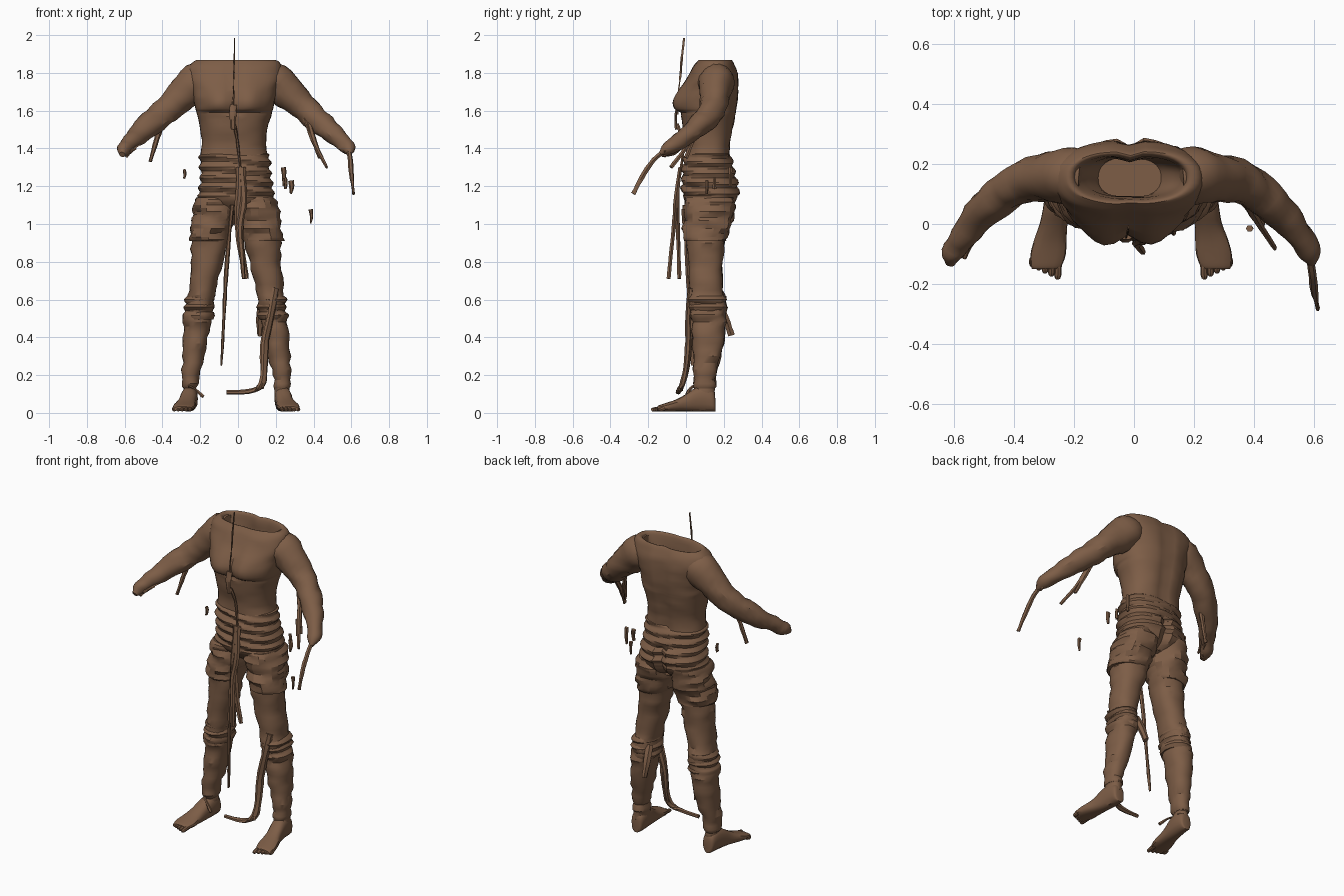
import bpy, bmesh, math, random
from mathutils import Vector, noise

random.seed(4)
brown = bpy.data.materials.new("weathered brown")
brown.diffuse_color = (0.205, 0.110, 0.062, 1)
CX = -0.01                                   # body midline
UP = Vector((0, 0, 1))


def refine(keys, k):
    """Smoothly interpolate between key sections, k steps per gap."""
    out = []
    for i in range(len(keys) - 1):
        a, b, c, d = (keys[max(0, min(len(keys) - 1, i + j))] for j in (-1, 0, 1, 2))
        for s in range(k):
            t = s / k
            out.append([q + 0.5 * t * (r - p + t * (2*p - 5*q + 4*r - e + t * (3*(q - r) + e - p)))
                        for p, q, r, e in zip(a, b, c, d)])
    return out + [list(keys[-1])]


def loft(name, keys, n=16, k=4, side=(1, 0, 0), tangent=None, power=2.0,
         rough=0.0, shape=None, caps=(True, True), angle=35):
    """Skin rings (x, y, z, half_width, half_depth) into one surface."""
    secs = refine(keys, k)
    bm = bmesh.new()
    rings = []
    for i, s in enumerate(secs):
        c = Vector(s[:3])
        t = tangent or (Vector(secs[min(i + 1, len(secs) - 1)][:3])
                        - Vector(secs[max(i - 1, 0)][:3])).normalized()
        u = Vector(side)
        u = (u - t * u.dot(t)).normalized()
        v = t.cross(u)
        ring = []
        for j in range(n):
            a = 2 * math.pi * j / n
            ca, sa = math.cos(a), math.sin(a)
            d = (u * math.copysign(abs(ca) ** (2 / power), ca) * s[3]
                 + v * math.copysign(abs(sa) ** (2 / power), sa) * s[4])
            p = c + d
            if rough:
                p += d.normalized() * rough * noise.noise(Vector((p.x * 9, p.y * 9, p.z * 26)))
            if shape:
                p = shape(p)
            ring.append(bm.verts.new(p))
        rings.append(ring)
    for a, b in zip(rings, rings[1:]):
        for j in range(n):
            bm.faces.new((a[j], a[(j + 1) % n], b[(j + 1) % n], b[j]))
    if caps[0]:
        bm.faces.new(rings[0][::-1])
    if caps[1]:
        bm.faces.new(rings[-1])
    bmesh.ops.recalc_face_normals(bm, faces=bm.faces)
    me = bpy.data.meshes.new(name)
    bm.to_mesh(me)
    bm.free()
    ob = bpy.data.objects.new(name, me)
    me.materials.append(brown)
    bpy.context.collection.objects.link(ob)
    bpy.ops.object.select_all(action='DESELECT')
    ob.select_set(True)
    bpy.context.view_layer.objects.active = ob
    bpy.ops.object.shade_smooth_by_angle(angle=math.radians(angle))
    return ob


def strip(name, pts, w, d=0.006, side=(1, 0, 0)):
    """Ragged cloth ribbon tapering to its loose end."""
    m = len(pts) - 1
    loft(name, [(*p, w * (1 - 0.5 * (i / m) ** 3), d) for i, p in enumerate(pts)],
         n=6, k=4, side=side, rough=0.004)


# torso: sections given as z, left, right, front, back
def rows(table):
    return [((l + r) / 2, (f + b) / 2, z, (r - l) / 2, (b - f) / 2) for z, l, r, f, b in table]


def chest(p):
    # bulging pectorals above a crease, with a groove between them
    if p.y < 0.1:
        front = min(1, (0.1 - p.y) / 0.09)
        x = abs(p.x + 0.02)
        lump = math.exp(-((x - 0.085) / 0.06) ** 2)
        if p.z > 1.595:
            p.y -= 0.03 * front * lump * math.exp(-((p.z - 1.645) / 0.07) ** 2)
        p.y += 0.014 * front * math.exp(-(x / 0.018) ** 2) * (p.z > 1.58)
    # hollow along the spine
    elif p.y > 0.2:
        p.y -= 0.015 * math.exp(-((p.x + 0.015) / 0.03) ** 2)
    return p


loft("torso", rows([
    (1.36, -.20, .16, .00, .235), (1.42, -.19, .15, .00, .235), (1.50, -.20, .155, -.015, .25),
    (1.57, -.215, .175, -.025, .265), (1.595, -.22, .18, -.03, .268), (1.61, -.225, .185, -.045, .27),
    (1.66, -.235, .195, -.045, .275), (1.72, -.245, .21, -.025, .28), (1.78, -.265, .23, .01, .278),
    (1.83, -.26, .23, .035, .265), (1.86, -.235, .215, .06, .25), (1.868, -.215, .19, .07, .24),
    (1.85, -.195, .17, .08, .23), (1.78, -.17, .15, .09, .225), (1.68, -.12, .09, .09, .22)]),
    n=40, k=3, tangent=UP, power=2.4, rough=0.005, shape=chest, caps=(False, True))

# wrapped waist and hips with bulging folds
def folds(p):
    if p.z > 1.14:
        w = math.sin(p.z * 118 + 1.8 * math.sin(p.x * 9) + p.y * 6)
        c = Vector((p.x + 0.015, p.y - 0.12, 0)).normalized()
        p += c * 0.008 * w
    if p.y > 0.2 and p.z < 1.25:      # cleft at the back
        p.y -= 0.03 * math.exp(-((p.x - CX) / 0.02) ** 2)
    return p


loft("hip_wrap", rows([
    (1.05, -.06, .05, .07, .18), (1.08, -.15, .13, .03, .23), (1.12, -.205, .185, -.005, .265),
    (1.17, -.21, .185, -.02, .28), (1.22, -.20, .18, -.022, .275), (1.28, -.20, .17, -.02, .255),
    (1.33, -.20, .17, -.015, .245), (1.365, -.20, .165, -.005, .238), (1.375, -.18, .145, .01, .22)]),
    n=36, k=5, tangent=UP, power=2.3, rough=0.006, shape=folds, angle=30)

for s, tag in ((-1, "right"), (1, "left")):
    # legs: z, inner, outer, front, back, measured from the midline
    def leg(table):
        return [(CX + s * (i + o) / 2, (f + b) / 2, z, (o - i) / 2, (b - f) / 2)
                for z, i, o, f, b in table]

    loft(tag + "_leg", leg([
        (.07, .215, .275, .05, .15), (.13, .203, .283, .045, .152), (.14, .198, .289, .04, .158),
        (.20, .195, .286, .042, .158), (.30, .17, .282, .04, .185), (.40, .148, .28, .035, .205),
        (.48, .135, .275, .03, .21), (.52, .13, .278, .02, .21), (.54, .122, .262, .02, .212),
        (.60, .115, .258, .012, .21), (.68, .10, .25, .015, .195), (.80, .07, .238, .01, .195),
        (.90, .045, .235, .005, .205), (1.0, .018, .222, .005, .225), (1.12, .015, .19, .02, .25)]),
        n=24, k=3, tangent=UP, power=2.2, rough=0.014, angle=30)
    # ragged short cuffs over the thigh
    loft(tag + "_thigh_cuff", leg([
        (.91, .05, .245, -.002, .212), (.93, .04, .25, -.008, .22), (1.0, .015, .237, -.012, .238),
        (1.05, .006, .228, -.012, .252), (1.10, .006, .228, -.012, .265), (1.14, .02, .20, .01, .26)]),
        n=20, k=3, tangent=UP, power=2.2, rough=0.025, angle=25)
    # knee bindings
    for z, g in ((.515, .004), (.56, .004), (.60, .006)):
        loft(tag + "_knee_binding", leg([
            (z - .02, .125, .262, .022, .205), (z, .116 - g, .27 + g, .008, .217),
            (z + .02, .118, .256, .02, .208)]),
            n=16, k=2, tangent=UP, rough=0.015, angle=25)

    # bare foot and toes
    loft(tag + "_foot", [(CX + s * x, y, h / 2 + .008, w, h / 2) for x, y, w, h in (
        (.244, .155, .022, .07), (.244, .145, .036, .11), (.245, .10, .042, .135),
        (.25, .05, .044, .125), (.258, 0, .047, .09), (.268, -.05, .055, .065),
        (.276, -.10, .06, .045), (.282, -.14, .052, .032), (.284, -.15, .045, .026))],
        n=16, k=3, tangent=Vector((0, -1, 0)), power=2.4, rough=0.003)
    for i in range(5):
        x = .242 + .021 * i
        y = -.183 + .010 * i
        loft(tag + "_toe", [(CX + s * x, -.115, .024, .012, .014),
                            (CX + s * (x + .002), y + .012, .018, .012, .011),
                            (CX + s * (x + .002), y, .015, .006, .006)], n=8, k=2)

    # arms reaching outward and forward
    loft(tag + "_arm", [(s * x - (.008 if s < 0 else .012), y, z, r, r * 1.05) for x, y, z, r in (
        (.16, .16, 1.765, .085), (.21, .162, 1.75, .095), (.28, .155, 1.69, .083),
        (.35, .145, 1.625, .071), (.41, .115, 1.57, .065), (.47, .065, 1.52, .06),
        (.53, .005, 1.465, .05), (.575, -.06, 1.42, .04), (.595, -.095, 1.395, .033),
        (.605, -.135, 1.37, .012))],
        n=18, k=3, side=(0, 1, 0), rough=0.012, angle=30)
    # wrist tatters
    for i in range(4):
        a = i * 1.6
        x, y, z = .575 + .022 * math.cos(a), -.075, 1.405 + .025 * math.sin(a)
        strip(tag + "_wrist_tatter", [(s * (x - .03), y + .04, z + .02), (s * x, y, z),
                                      (s * (x + .012), y - .04, z - .022)], .014)

# chest cord rising over the open neck, then its tab
strip("neck_cord", [(-.03, -.045, 1.58), (-.025, -.042, 1.68), (-.022, -.03, 1.78),
                    (-.02, -.022, 1.88), (-.018, -.01, 1.985)], .004, .006)
strip("chest_tab", [(-.025, -.045, 1.63), (-.028, -.055, 1.57), (-.025, -.05, 1.50)], .02, .008)
strip("belly_cord", [(-.02, -.045, 1.53), (-.005, -.022, 1.45), (.005, -.018, 1.36),
                     (.02, -.035, 1.25)], .007, .008)

# long sash ends hanging at the front
strip("front_sash", [(.015, -.03, 1.30), (.015, -.045, 1.18), (.005, -.045, 1.05),
                     (.015, -.04, .88), (.045, -.035, .71)], .026, .012)
strip("front_sash_tail", [(.02, -.035, 1.27), (.03, -.055, 1.12), (.01, -.065, .98),
                          (.02, -.08, .84), (.03, -.092, .71)], .018, .012)
strip("thin_sash", [(-.03, -.01, 1.10), (-.05, .0, .90), (-.065, .01, .70),
                    (-.075, .02, .50), (-.088, .035, .25)], .011, .01)

# loose binding unwinding from the knee
strip("knee_tail", [(.20, .025, .66), (.175, .01, .52), (.145, .01, .38), (.14, .0, .25),
                    (.125, -.02, .15), (.06, -.04, .115), (-.06, -.04, .11)], .022, .012, (1, .5, .4))
strip("knee_tail_second", [(.19, .03, .64), (.16, .03, .50), (.13, .02, .36),
                           (.13, .005, .22), (.13, -.03, .13)], .016, .012, (1, .6, 0))
strip("calf_flap", [(.13, .17, .58), (.12, .21, .50), (.115, .24, .41)], .025, .02)
strip("ankle_wisp", [(-.26, .04, .14), (-.225, .02, .125), (-.185, .0, .085)], .012, .008, (0, 1, 0))

# forearm streamers
strip("right_arm_streamer", [(-.40, .10, 1.56), (-.43, .085, 1.45), (-.465, .07, 1.33)], .016, .012)
strip("left_arm_streamer", [(.34, .10, 1.60), (.385, .05, 1.48), (.43, .0, 1.35)], .014, .012)
strip("left_arm_streamer_long", [(.37, .08, 1.56), (.41, .01, 1.42), (.47, -.08, 1.30)], .014, .012)
strip("left_wrist_streamer", [(.585, -.11, 1.39), (.595, -.17, 1.34), (.60, -.22, 1.27),
                              (.612, -.28, 1.16)], .014, .014)

# torn scraps beside the hips
for x, y, z, w, h in ((-.285, .10, 1.265, .007, .025), (.24, .235, 1.25, .012, .05),
                      (.25, .15, 1.215, .01, .03), (.28, .11, 1.195, .015, .035),
                      (.385, -.015, 1.04, .011, .038)):
    strip("scrap", [(x, y, z + h), (x + .004, y, z), (x, y, z - h)], w, .01)
